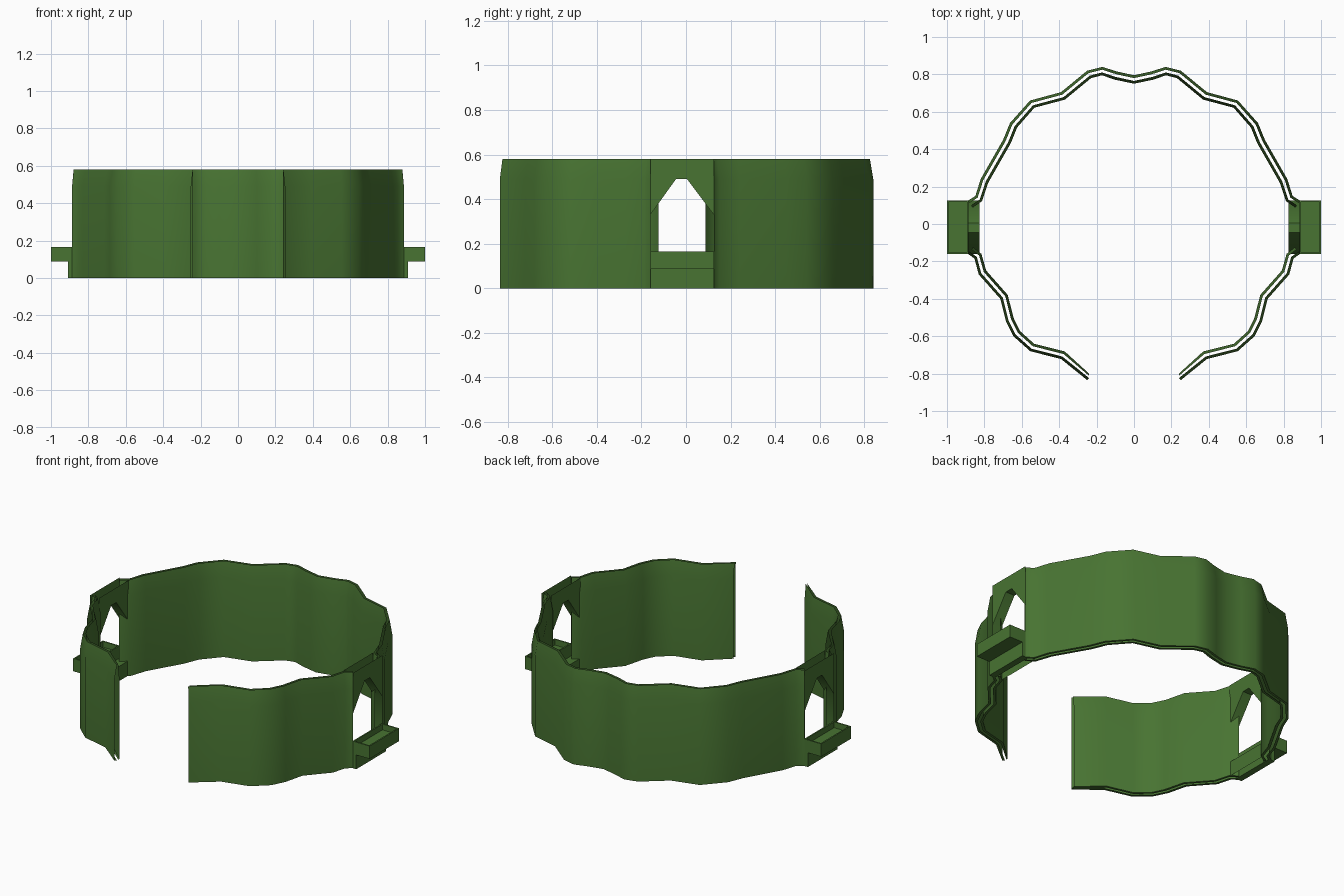
import bpy, bmesh, math
from mathutils import Vector

if "Cube" in bpy.data.objects:
    bpy.data.objects.remove(bpy.data.objects["Cube"])

green = bpy.data.materials.new("dark_green")
green.diffuse_color = (0.065, 0.174, 0.032, 1)
green.use_nodes = True
green.node_tree.nodes["Principled BSDF"].inputs["Base Color"].default_value = green.diffuse_color

XO, XI = 0.887, 0.825      # outer and inner skin at the side windows
Y0, Y1, H = -0.16, 0.125, 0.58


def finish(name, bm, smooth=True):
    """Turn a right-hand half into an object mirrored across x."""
    me = bpy.data.meshes.new(name)
    bm.to_mesh(me)
    bm.free()
    me.materials.append(green)
    ob = bpy.data.objects.new(name, me)
    bpy.context.collection.objects.link(ob)
    mod = ob.modifiers.new("mirror", 'MIRROR')
    mod.merge_threshold = 0.0005
    if smooth:
        bpy.ops.object.select_all(action='DESELECT')
        ob.select_set(True)
        bpy.context.view_layer.objects.active = ob
        bpy.ops.object.shade_smooth_by_angle(angle=math.radians(48))
    return ob


def inset_path(path, d):
    """Offset the wavy outline inwards by d."""
    out = []
    for i, p in enumerate(path):
        p = Vector(p)
        if p.x == XO:                       # window edge: thicker wall
            out.append(Vector((XO if d < 0.02 else XI, p.y)))
            continue
        n = Vector((0, 0))
        for a, b in ((i - 1, i), (i, i + 1)):
            if a >= 0 and b < len(path):
                t = (Vector(path[b]) - Vector(path[a])).normalized()
                n += Vector((t.y, -t.x))
        n.normalize()
        if p.x == 0:
            n = Vector((0, -1))
        q = p + n * d
        if p.x == 0.25:
            q.x = max(q.x, 0.24)            # front ends cut nearly straight
        out.append(q)
    return out


def sheet(bm, path, profile):
    """Sweep a (depth, height) profile along the outline."""
    rows = [[bm.verts.new((q.x, q.y, z)) for q in inset_path(path, d)]
            for d, z in profile]
    for r, s in zip(rows, rows[1:]):
        for i in range(len(path) - 1):
            bm.faces.new((r[i], s[i], s[i + 1], r[i + 1]))


# Wavy double-skinned wall, open slot between skins
back = [(0, 0.795), (0.09, 0.815), (0.17, 0.84), (0.25001, 0.82), (0.39, 0.705),
        (0.556, 0.66), (0.663, 0.54), (0.70, 0.45), (0.82, 0.24),
        (0.848, 0.15), (XO, Y1)]
front = [(XO, Y0), (0.853, -0.185), (0.83, -0.27), (0.715, -0.40), (0.685, -0.52),
         (0.645, -0.60), (0.555, -0.68), (0.39, -0.722), (0.25, -0.835)]
outer = [(0.015, 0), (0, 0), (0, 0.49), (0.015, H)]
inner = [(0.03, H), (0.045, 0.49), (0.045, 0), (0.03, 0)]
bm = bmesh.new()
for path in (back, front):
    for prof in (outer, inner):
        sheet(bm, path, prof)

# Side panels with the pointed window and its reveal
window = [(Y0, 0.09), (Y1, 0.09), (Y1, 0.33), (0.005, 0.49), (-0.045, 0.49), (Y0, 0.33)]
sill = [(Y0, 0), (Y1, 0), (Y1, 0.09), (Y0, 0.09)]
head_a = [(Y0, 0.33), (-0.045, 0.49), (-0.045, H), (Y0, H)]
head_b = [(-0.045, 0.49), (0.005, 0.49), (0.005, H), (-0.045, H)]
head_c = [(0.005, 0.49), (Y1, 0.33), (Y1, H), (0.005, H)]
for poly in (sill, head_a, head_b, head_c):
    bm.faces.new([bm.verts.new((XO, y, z)) for y, z in poly])
    bm.faces.new([bm.verts.new((XI, y, z)) for y, z in reversed(poly)])
for a, b in zip(window, window[1:] + window[:1]):
    bm.faces.new([bm.verts.new(v) for v in
                  ((XO, *a), (XO, *b), (XI, *b), (XI, *a))])
bmesh.ops.remove_doubles(bm, verts=bm.verts, dist=0.0005)
finish("wavy_wall", bm)


def box(x0, x1, z0, z1):
    bm = bmesh.new()
    bmesh.ops.create_cube(bm, size=1)
    for v in bm.verts:
        v.co = ((x0 + x1) / 2 + v.co.x * (x1 - x0),
                (Y0 + Y1) / 2 + v.co.y * (Y1 - Y0),
                (z0 + z1) / 2 + v.co.z * (z1 - z0))
    return bm


# Plate below each window
finish("window_base", box(0.87, 0.91, 0, 0.09), False)

# Ledge outside each window with a sunken tray top
bm = box(0.885, 1.0, 0.087, 0.165)
bm.normal_update()
top = [f for f in bm.faces if f.normal.z > 0.9]
bmesh.ops.inset_region(bm, faces=top, thickness=0.012)
low = bmesh.ops.extrude_face_region(bm, geom=top)
bmesh.ops.translate(bm, vec=(0, 0, -0.035),
                    verts=[g for g in low["geom"] if isinstance(g, bmesh.types.BMVert)])
bmesh.ops.delete(bm, geom=[f for f in top if f.is_valid], context='FACES')
bmesh.ops.recalc_face_normals(bm, faces=bm.faces)
finish("window_ledge", bm, False)
